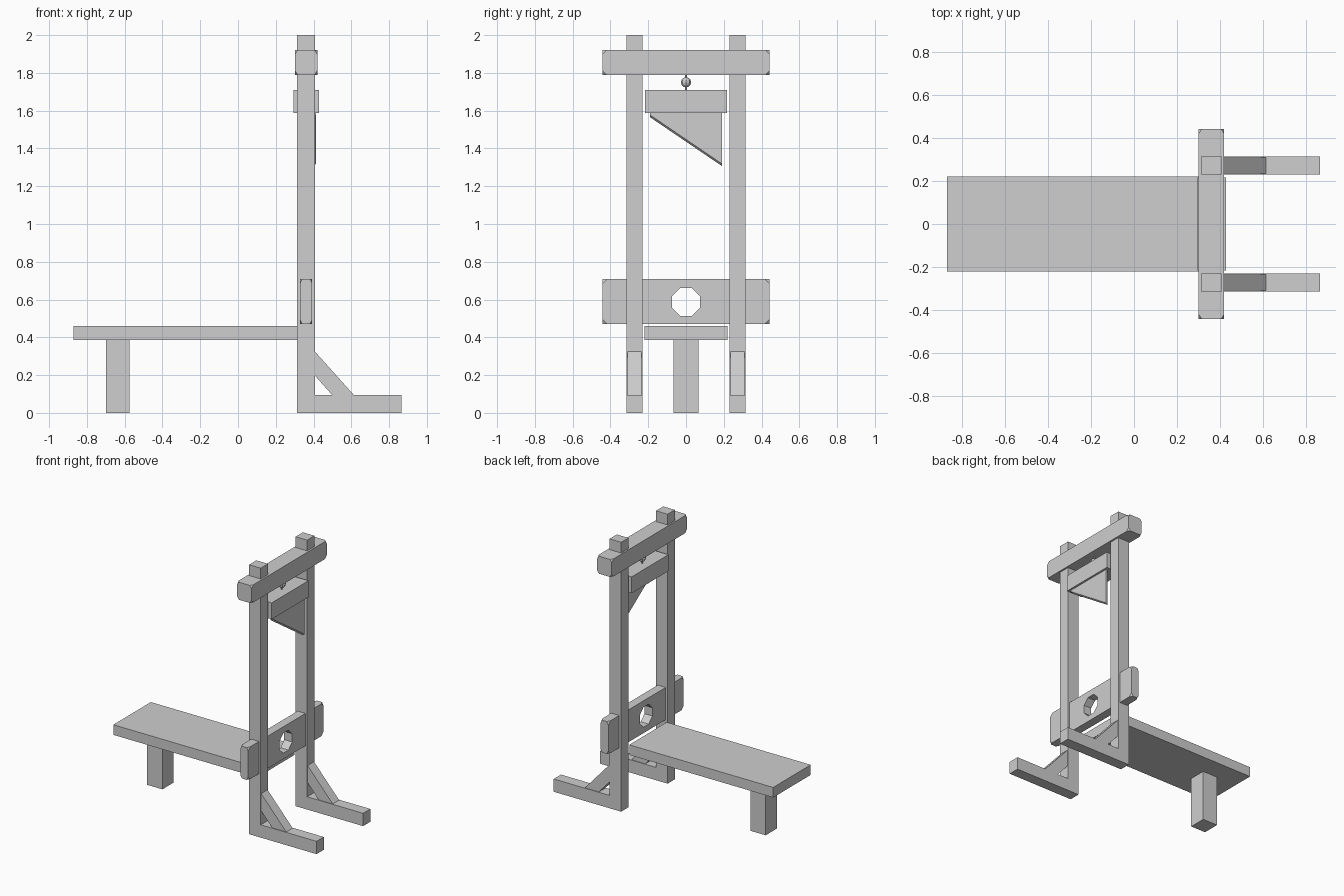
import bpy
import bmesh
import math
from mathutils import Matrix, Vector

cube = bpy.data.objects.get("Cube")
if cube:
    bpy.data.objects.remove(cube, do_unlink=True)

grey = bpy.data.materials.new("plain_grey")
grey.use_nodes = True
COLOUR = (0.62, 0.62, 0.62, 1)
grey.diffuse_color = COLOUR
grey.node_tree.nodes["Principled BSDF"].inputs["Base Color"].default_value = COLOUR


def finish(name, bm):
    """Turn a bmesh into a named, coloured object."""
    bmesh.ops.recalc_face_normals(bm, faces=bm.faces)
    mesh = bpy.data.meshes.new(name)
    bm.to_mesh(mesh)
    bm.free()
    mesh.materials.append(grey)
    obj = bpy.data.objects.new(name, mesh)
    bpy.context.collection.objects.link(obj)
    return obj


def box(name, xs, ys, zs, cut=None):
    """Box between limits; cut gives the corner clipping on each axis."""
    bm = bmesh.new()
    for x in (0, 1):
        for y in (0, 1):
            for z in (0, 1):
                corner = Vector((xs[x], ys[y], zs[z]))
                if not cut:
                    bm.verts.new(corner)
                    continue
                for axis, side in enumerate((x, y, z)):
                    point = corner.copy()
                    point[axis] += cut[axis] * (1 - 2 * side)
                    bm.verts.new(point)
    bmesh.ops.convex_hull(bm, input=bm.verts)
    bmesh.ops.dissolve_limit(bm, angle_limit=0.01, verts=bm.verts, edges=bm.edges)
    return finish(name, bm)


def side_plate(name, outline, y0, y1):
    """Extrude an x-z outline along y."""
    bm = bmesh.new()
    face = bm.faces.new([bm.verts.new((x, y0, z)) for x, z in outline])
    extruded = bmesh.ops.extrude_face_region(bm, geom=[face])["geom"]
    moved = [v for v in extruded if isinstance(v, bmesh.types.BMVert)]
    bmesh.ops.translate(bm, verts=moved, vec=(0, y1 - y0, 0))
    return finish(name, bm)


def cylinder(name, centre, radius, depth, sides, turn):
    bm = bmesh.new()
    place = Matrix.Translation(centre) @ turn @ Matrix.Rotation(math.pi / sides, 4, "Z")
    bmesh.ops.create_cone(bm, cap_ends=True, segments=sides, radius1=radius,
                          radius2=radius, depth=depth, matrix=place)
    return finish(name, bm)


# Bench and its single leg
box("bench_top", (-0.87, 0.312), (-0.22, 0.22), (0.385, 0.46))
box("bench_leg", (-0.7, -0.575), (-0.065, 0.065), (0, 0.385))

# Uprights with feet, and diagonal braces, on both sides
POST = [(0.312, 0), (0.866, 0), (0.866, 0.095), (0.407, 0.095), (0.407, 2), (0.312, 2)]
BRACE = [(0.4, 0.333), (0.407, 0.325), (0.615, 0.093), (0.5, 0.093), (0.4, 0.205)]
for side, s in (("left", 1), ("right", -1)):
    side_plate(side + "_upright", POST, 0.23 * s, 0.315 * s)
    side_plate(side + "_brace", BRACE, 0.235 * s, 0.31 * s)

# Top beam and neck board with clipped corners
box("top_beam", (0.301, 0.42), (-0.442, 0.442), (1.79, 1.92), (0.015, 0.022, 0.022))
board = box("neck_board", (0.328, 0.393), (-0.442, 0.442), (0.47, 0.71),
            (0.013, 0.025, 0.025))

# Eight-sided hole through the board
along_x = Matrix.Rotation(math.pi / 2, 4, "Y")
cutter = cylinder("hole_cutter", (0.36, 0, 0.588), 0.08, 0.3, 8, along_x)
cutter.hide_render = True
hole = board.modifiers.new("hole", "BOOLEAN")
hole.object = cutter
hole.operation = "DIFFERENCE"
hole.solver = "EXACT"
graph = bpy.context.evaluated_depsgraph_get()
cut_mesh = bpy.data.meshes.new_from_object(board.evaluated_get(graph))
board.modifiers.clear()
board.data = cut_mesh
bpy.data.objects.remove(cutter, do_unlink=True)

# Weight and slanted blade with a ground lower edge
box("blade_weight", (0.295, 0.428), (-0.216, 0.216), (1.588, 1.71))
bm = bmesh.new()
rings = []
for x, lift in ((0.4, 0), (0.413, 0.012)):
    outline = [(-0.19, 1.62), (0.19, 1.62), (0.19, 1.307 + lift), (-0.19, 1.565 + lift)]
    rings.append([bm.verts.new((x, y, z)) for y, z in outline])
    bm.faces.new(rings[-1])
for i in range(4):
    j = (i + 1) % 4
    bm.faces.new((rings[0][i], rings[0][j], rings[1][j], rings[1][i]))
finish("blade", bm)

# Hanging rod and release knob
cylinder("hanging_rod", (0.361, 0, 1.75), 0.005, 0.1, 8, Matrix())
bm = bmesh.new()
bmesh.ops.create_uvsphere(bm, u_segments=8, v_segments=6, radius=0.027,
                          matrix=Matrix.Translation((0.361, 0, 1.75)))
finish("release_knob", bm)
